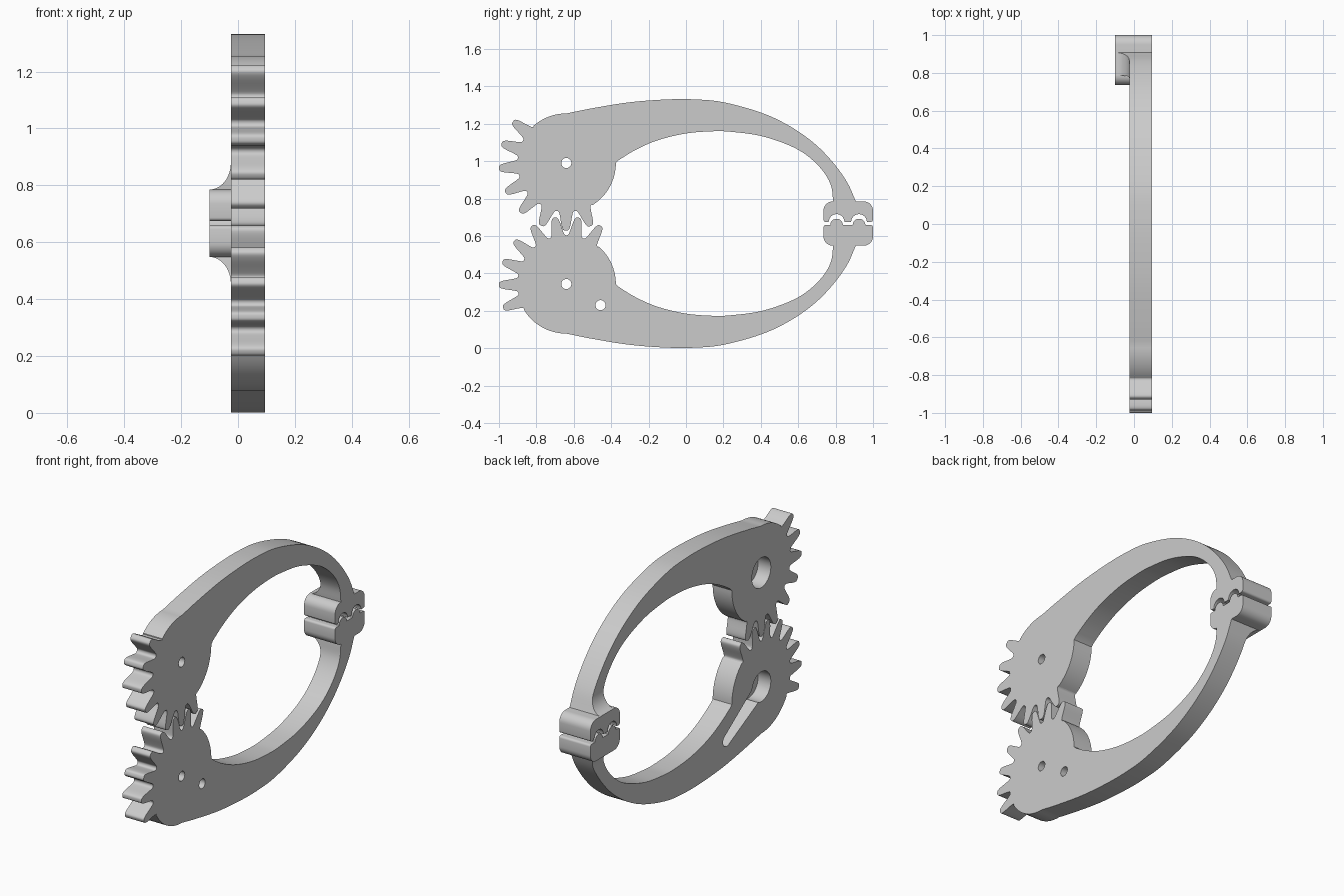
import bpy, bmesh, math
from mathutils import Vector

cube = bpy.data.objects.get("Cube")
if cube:
    bpy.data.objects.remove(cube, do_unlink=True)

grey = bpy.data.materials.new("plain grey")
grey.use_nodes = True
grey.diffuse_color = (0.6, 0.6, 0.6, 1)
grey.node_tree.nodes["Principled BSDF"].inputs["Base Color"].default_value = (0.6, 0.6, 0.6, 1)

BACK, FRONT, FLOOR, BLOCK = -0.025, 0.095, 0.055, -0.1
GEAR_Y, GEAR_Z, ROOT = -0.64, 0.99, 0.265
MIRROR_SUM = 1.333
BLOCK_TOP = 0.785


def smooth(points, steps=6):
    """Catmull-Rom curve through a short list of points."""
    p = [Vector(q) for q in points]
    p = [2 * p[0] - p[1]] + p + [2 * p[-1] - p[-2]]
    out = []
    for a, b, c, d in zip(p, p[1:], p[2:], p[3:]):
        for i in range(steps):
            t = i / steps
            out.append(0.5 * (2 * b + (c - a) * t + (2 * a - 5 * b + 4 * c - d) * t * t
                              + (3 * b - a - 3 * c + d) * t ** 3))
    return out + [p[-2]]


def arc(cy, cz, r, start, end, n):
    angles = [math.radians(start + (end - start) * i / n) for i in range(n + 1)]
    return [Vector((cy + r * math.cos(a), cz + r * math.sin(a))) for a in angles]


def finish(name, bm):
    bmesh.ops.remove_doubles(bm, verts=bm.verts, dist=0.0005)
    bmesh.ops.recalc_face_normals(bm, faces=bm.faces)
    mesh = bpy.data.meshes.new(name)
    bm.to_mesh(mesh)
    bm.free()
    mesh.materials.append(grey)
    obj = bpy.data.objects.new(name, mesh)
    bpy.context.collection.objects.link(obj)
    return obj


def prism(name, outline, x0, x1):
    bm = bmesh.new()
    face = bm.faces.new([bm.verts.new((x0, y, z)) for y, z in outline])
    new = bmesh.ops.extrude_face_region(bm, geom=[face])["geom"]
    bmesh.ops.translate(bm, verts=[v for v in new if isinstance(v, bmesh.types.BMVert)],
                        vec=(x1 - x0, 0, 0))
    return finish(name, bm)


def select(obj):
    bpy.ops.object.select_all(action="DESELECT")
    obj.select_set(True)
    bpy.context.view_layer.objects.active = obj


def cut(obj, cutter):
    cutter.hide_render = True
    select(obj)
    mod = obj.modifiers.new("cut", "BOOLEAN")
    mod.operation, mod.solver, mod.object = "DIFFERENCE", "EXACT", cutter
    bpy.ops.object.modifier_apply(modifier=mod.name)
    bpy.data.objects.remove(cutter, do_unlink=True)


# Arm edges, from the gear to the jaw tip
outer = smooth([(-0.64, 1.255), (-0.5, 1.283), (-0.3, 1.315), (-0.1, 1.33), (0.05, 1.33),
                (0.2, 1.315), (0.4, 1.26), (0.55, 1.19), (0.68, 1.1), (0.78, 1.0),
                (0.86, 0.89), (0.908, BLOCK_TOP)])
inner = smooth([(-0.376, 0.995), (-0.27, 1.06), (-0.15, 1.112), (0, 1.148), (0.15, 1.16),
                (0.25, 1.156), (0.4, 1.135), (0.55, 1.085), (0.65, 1.028), (0.73, 0.95),
                (0.775, 0.87), (0.787, BLOCK_TOP)])

# One tooth: position across the pitch, radius
TOOTH = smooth([(0.5, 0.26), (0.38, 0.266), (0.28, 0.295), (0.19, 0.335), (0.11, 0.357), (0, 0.361),
                (-0.11, 0.357), (-0.19, 0.335), (-0.28, 0.295), (-0.38, 0.266), (-0.5, 0.26)], 3)


def arm_outline(first, pitch):
    """Gear rim clockwise from the inner edge, then the arm."""
    pts = arc(GEAR_Y, GEAR_Z, ROOT, 0, first + pitch / 2 - 360, 16)
    for i in range(8):
        for across, r in TOOTH[:-1]:
            a = math.radians(first - i * pitch + across * pitch)
            pts.append(Vector((GEAR_Y + r * math.cos(a), GEAR_Z + r * math.sin(a))))
    pts += arc(GEAR_Y, GEAR_Z, ROOT, first - 7.5 * pitch, 90, 12)[:-1]
    return pts + outer + inner[:0:-1]


def block_outline(bump, r):
    """Rounded jaw tip; bump is 1 for sockets, -1 for pegs."""
    y0, y1, z0, z1, c = 0.735, 1.0, 0.675, BLOCK_TOP, 0.05
    pts = arc(y0 + 0.012, z0 + 0.012, 0.012, 180, 270, 4)
    for y in (0.805, 0.925):
        pts += arc(y, z0, r, 180, 180 - bump * 180, 12)
    pts += arc(y1 - 0.012, z0 + 0.012, 0.012, 270, 360, 4)
    pts += arc(y1 - c, z1 - c, c, 0, 90, 8)
    return pts + arc(y0 + c, z1 - c, c, 90, 180, 8)


def edge_y(edge, z):
    """Width position on the lower end of an arm edge."""
    for a, b in zip(edge[::-1], edge[-2::-1]):
        if a.y <= z <= b.y:
            return a.x + (b.x - a.x) * (z - a.y) / (b.y - a.y)
    return edge[-1].x


def fillet(name, place):
    """Concave web between arm and the thick jaw tip."""
    bm, rings, n = bmesh.new(), [], 12
    for i in range(n + 1):
        t = math.pi / 2 * i / n
        z = BLOCK_TOP + 0.095 * (1 - math.sin(t))
        x = BLOCK + (BACK - BLOCK) * math.cos(t)
        yi, yo = edge_y(inner, z), edge_y(outer, z)
        rings.append([bm.verts.new((px, y, place(z)))
                      for px, y in ((x, yi), (x, yo), (BACK + 0.004, yo), (BACK + 0.004, yi))])
    for a, b in zip(rings, rings[1:]):
        for k in range(4):
            bm.faces.new((a[k], a[k - 1], b[k - 1], b[k]))
    bm.faces.new(rings[0])
    bm.faces.new(rings[-1])
    return finish(name, bm)


def hole(y, z, r, x0, x1):
    return prism("cutter", arc(y, z, r, 0, 360, 32)[:-1], x0, x1)


parts = []
for side, first, pitch, bump, r in (("upper", 291, 21.3, 1, 0.042), ("lower", 300.5, 20.2, -1, 0.034)):
    place = (lambda z: z) if side == "upper" else (lambda z: MIRROR_SUM - z)
    arm = prism(side + "_gear_arm", [(y, place(z)) for y, z in arm_outline(first, pitch)], BACK, FRONT)
    tip = prism(side + "_jaw_tip", [(y, place(z)) for y, z in block_outline(bump, r)], BLOCK, FRONT)
    # Pivot hole and round recess
    cut(arm, hole(GEAR_Y, place(GEAR_Z), 0.027, -0.2, 0.2))
    cut(arm, hole(GEAR_Y, place(GEAR_Z), 0.085, -0.2, FLOOR))
    parts += [arm, tip, fillet(side + "_tip_fillet", place)]

# Tapered drive slot and its screw hole in the lower arm
lower = bpy.data.objects["lower_gear_arm"]
cy, cz = GEAR_Y, MIRROR_SUM - GEAR_Z
slope = -31
ey, ez = cy + 0.31, cz - 0.186
slot = arc(cy, cz, 0.058, slope + 90, slope + 270, 12) + arc(ey, ez, 0.034, slope - 90, slope + 90, 12)
cut(lower, prism("cutter", slot, -0.2, FLOOR))
cut(lower, hole(-0.457, 0.23, 0.027, -0.2, 0.2))

for part in parts:
    select(part)
    bpy.ops.object.shade_smooth_by_angle(angle=math.radians(35))
